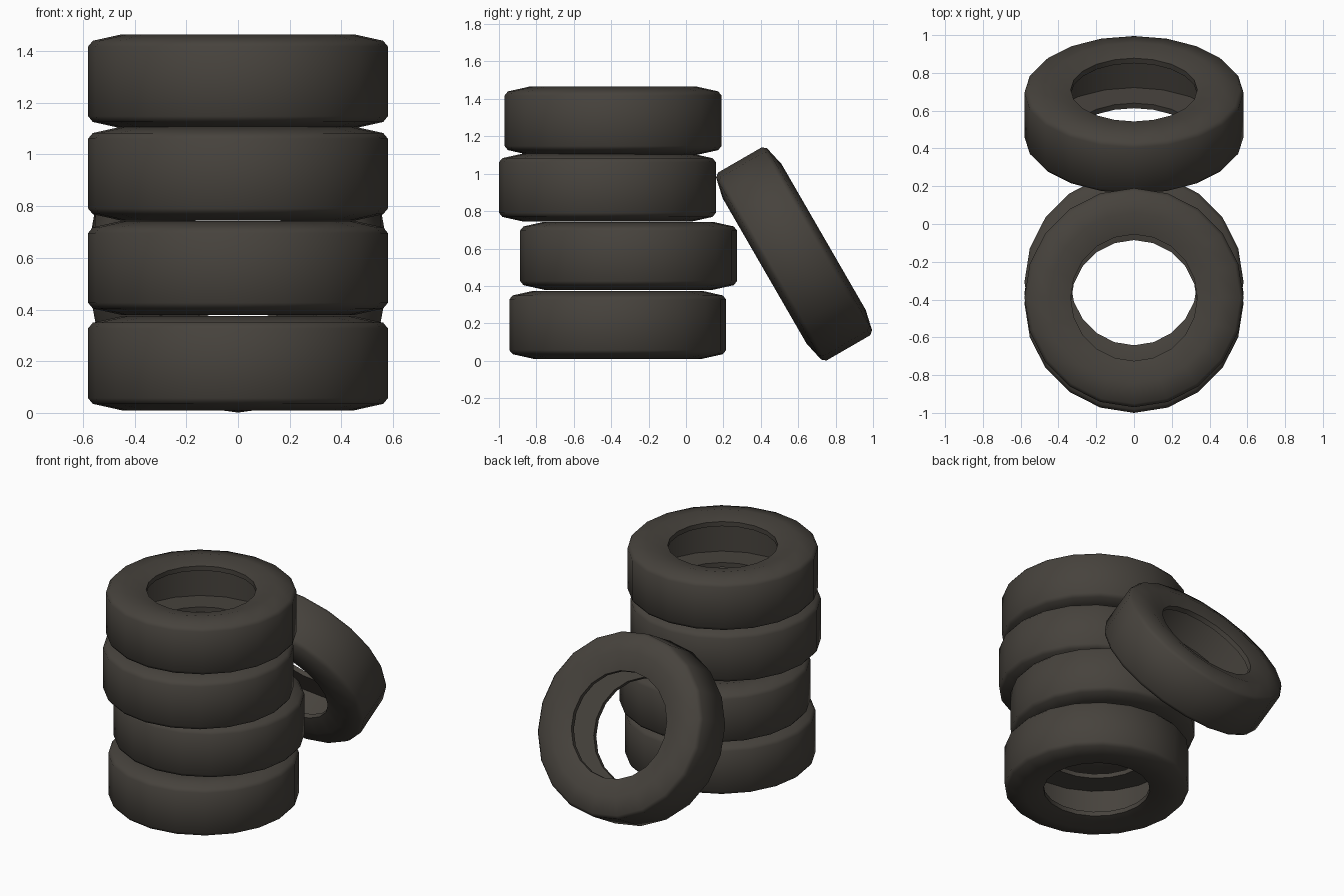
import bpy
import bmesh
from math import radians, pi, cos, sin

cube = bpy.data.objects.get("Cube")
if cube:
    bpy.data.objects.remove(cube, do_unlink=True)

SIDES = 20

rubber = bpy.data.materials.new("dark rubber")
rubber.use_nodes = True
colour = (0.062, 0.055, 0.046, 1)
rubber.diffuse_color = colour
shader = rubber.node_tree.nodes["Principled BSDF"]
shader.inputs["Base Color"].default_value = colour
shader.inputs["Roughness"].default_value = 0.9

# Upper half of the hollow cross-section (radius, height), tread to inner liner
half = [(0.58, 0.135), (0.562, 0.157), (0.45, 0.182), (0.335, 0.153),
        (0.335, 0.122), (0.5, 0.122)]
profile = half + [(r, -h) for r, h in reversed(half)]


def tire_mesh():
    """Revolve the closed cross-section around z."""
    bm = bmesh.new()
    rings = []
    for i in range(SIDES):
        a = 2 * pi * i / SIDES
        rings.append([bm.verts.new((r * cos(a), r * sin(a), h)) for r, h in profile])
    n = len(profile)
    for i in range(SIDES):
        here, there = rings[i], rings[(i + 1) % SIDES]
        for j in range(n):
            k = (j + 1) % n
            bm.faces.new((here[j], there[j], there[k], here[k]))
    bmesh.ops.recalc_face_normals(bm, faces=bm.faces)
    mesh = bpy.data.meshes.new("tire")
    bm.to_mesh(mesh)
    bm.free()
    mesh.materials.append(rubber)
    return mesh


def add_tire(name, y, z, tilt=0):
    obj = bpy.data.objects.new(name, tire_mesh())
    bpy.context.collection.objects.link(obj)
    obj.location = (0, y, z)
    obj.rotation_euler.x = radians(tilt)
    bpy.ops.object.select_all(action="DESELECT")
    obj.select_set(True)
    bpy.context.view_layer.objects.active = obj
    bpy.ops.object.shade_smooth_by_angle(angle=radians(50))


# Uneven stack, bottom to top
for name, y, z in [("bottom_tire", -0.365, 0.192), ("lower_middle_tire", -0.307, 0.561),
                   ("upper_middle_tire", -0.42, 0.926), ("top_tire", -0.39, 1.283)]:
    add_tire(name, y, z)

# Tire leaning against the back of the stack
add_tire("leaning_tire", 0.578, 0.571, -60)
